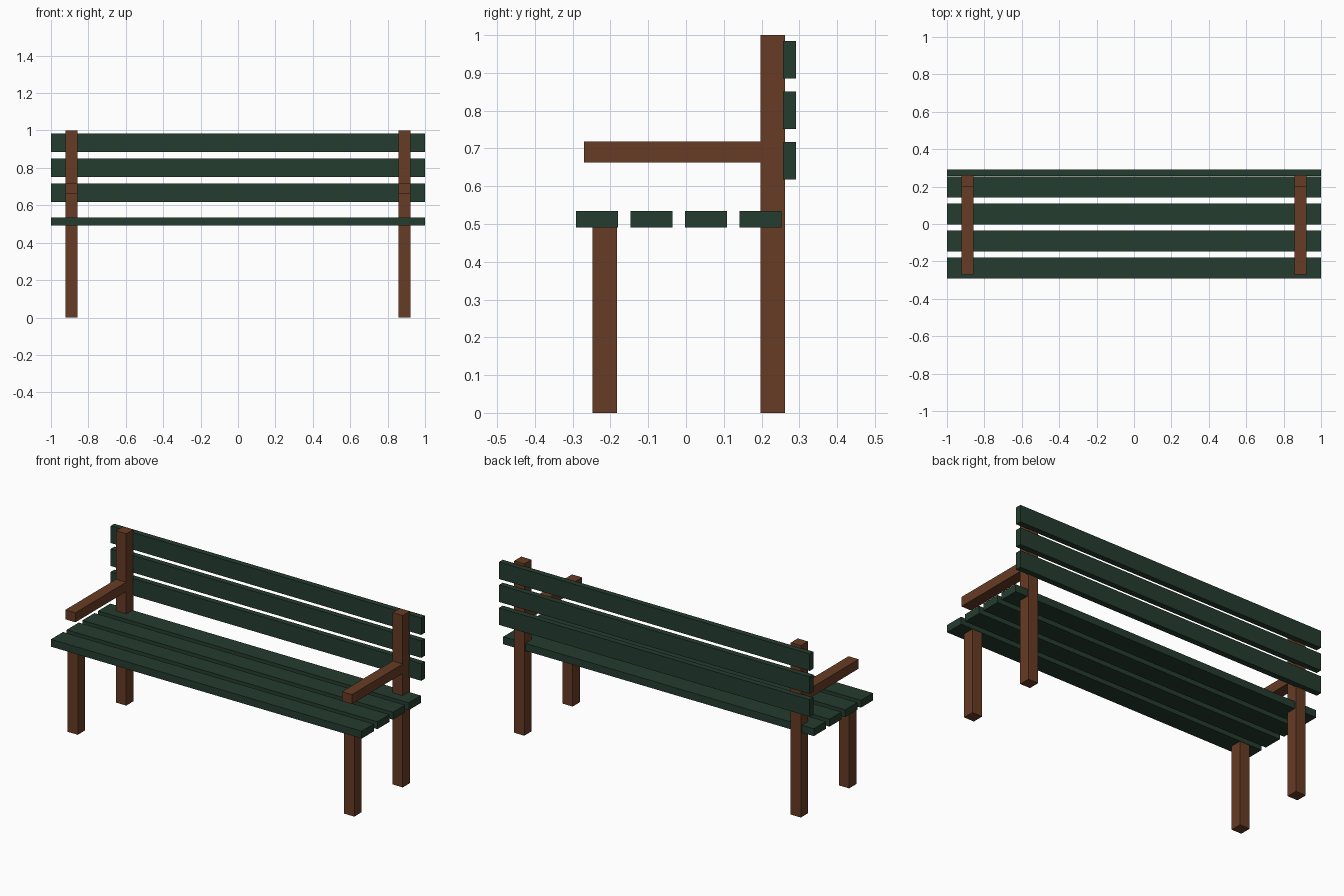
import bpy

if "Cube" in bpy.data.objects:
    bpy.data.objects.remove(bpy.data.objects["Cube"])


def material(name, rgb):
    m = bpy.data.materials.new(name)
    m.diffuse_color = (*rgb, 1)
    m.use_nodes = True
    m.node_tree.nodes["Principled BSDF"].inputs["Base Color"].default_value = m.diffuse_color
    return m


brown = material("brown wood", (0.135, 0.045, 0.018))
green = material("dark green paint", (0.018, 0.045, 0.028))


def box(name, x, y, z, mat):
    """Box from (min, max) ranges on each axis."""
    bpy.ops.mesh.primitive_cube_add(size=1, location=[sum(r) / 2 for r in (x, y, z)])
    ob = bpy.context.object
    ob.name = name
    ob.scale = [r[1] - r[0] for r in (x, y, z)]
    bpy.ops.object.transform_apply(location=False, rotation=False, scale=True)
    ob.data.materials.append(mat)


# Side frames: front leg, back post and armrest on each side
for side, cx in (("left", -0.89), ("right", 0.89)):
    x = (cx - 0.0325, cx + 0.0325)
    box(f"front_leg_{side}", x, (-0.248, -0.182), (0, 0.492), brown)
    box(f"back_post_{side}", x, (0.197, 0.262), (0, 1), brown)
    box(f"armrest_{side}", x, (-0.27, 0.198), (0.663, 0.718), brown)

# Four seat slats
for i in range(4):
    y = -0.291 + i * 0.1443
    box(f"seat_slat_{i + 1}", (-1, 1), (y, y + 0.111), (0.491, 0.534), green)

# Three backrest slats behind the posts
for i in range(3):
    z = 0.618 + i * 0.1335
    box(f"back_slat_{i + 1}", (-1, 1), (0.257, 0.291), (z, z + 0.099), green)
